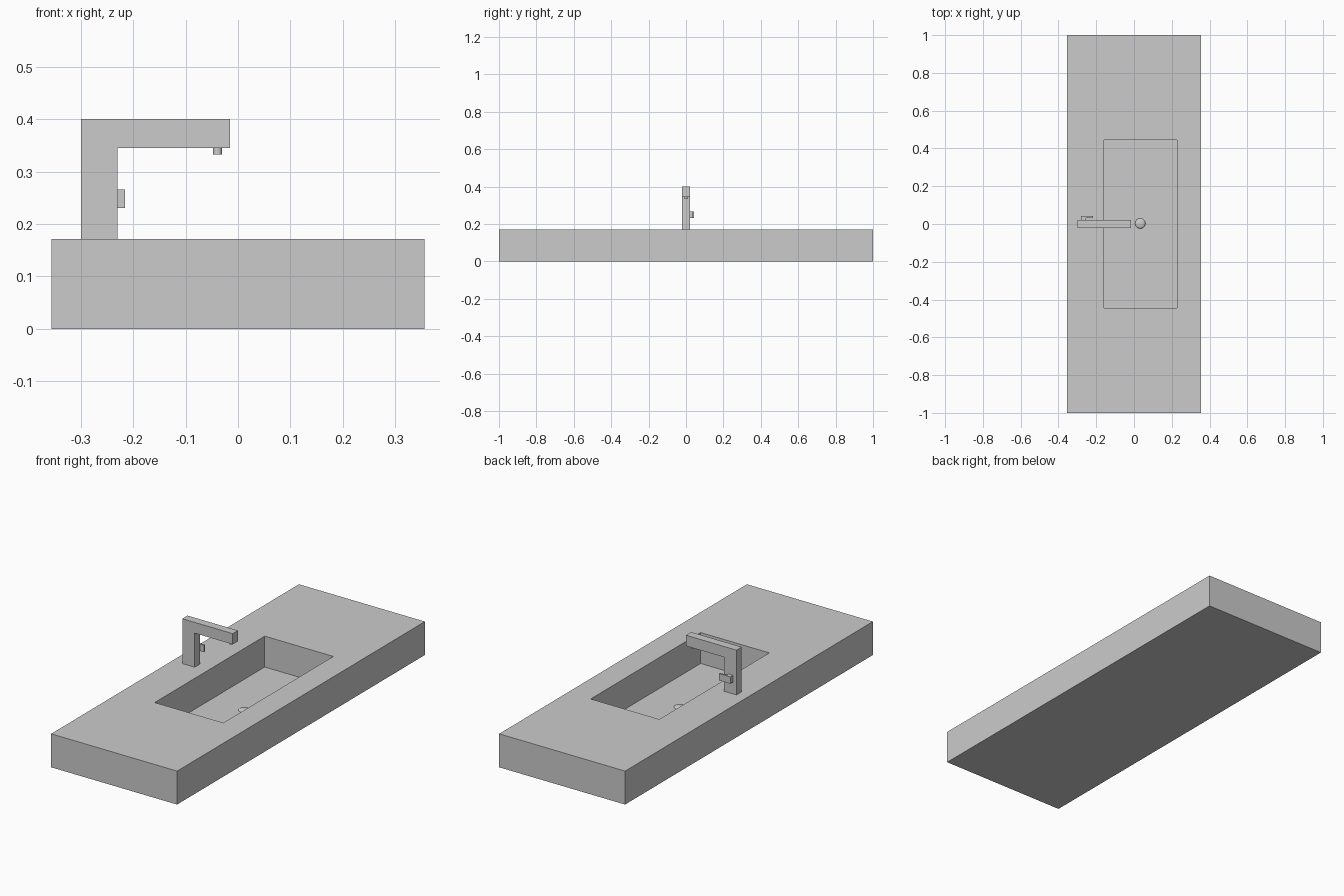
import bpy, bmesh

if "Cube" in bpy.data.objects:
    bpy.data.objects.remove(bpy.data.objects["Cube"])


def finish(name, bm):
    bmesh.ops.recalc_face_normals(bm, faces=bm.faces)
    mesh = bpy.data.meshes.new(name)
    bm.to_mesh(mesh)
    bm.free()
    obj = bpy.data.objects.new(name, mesh)
    bpy.context.collection.objects.link(obj)
    return obj


def rect(bm, x0, x1, y0, y1, z):
    return [bm.verts.new(p) for p in ((x0, y0, z), (x1, y0, z), (x1, y1, z), (x0, y1, z))]


def extrude_profile(name, points, axis, start, end):
    """Extrude a 2D outline along y (points are x,z) or z (points are x,y)."""
    bm = bmesh.new()
    place = (lambda p, d: (p[0], d, p[1])) if axis == 'y' else (lambda p, d: (p[0], p[1], d))
    a = [bm.verts.new(place(p, start)) for p in points]
    b = [bm.verts.new(place(p, end)) for p in points]
    bm.faces.new(a)
    bm.faces.new(b[::-1])
    for i in range(len(points)):
        j = (i + 1) % len(points)
        bm.faces.new((a[i], a[j], b[j], b[i]))
    return finish(name, bm)


# Countertop slab with recessed basin: stacked rectangular loops
TOP, FLOOR = 0.171, 0.013
bm = bmesh.new()
basin = (-0.16, 0.228, -0.444, 0.444)
loops = [rect(bm, -0.356, 0.356, -1, 1, 0), rect(bm, -0.356, 0.356, -1, 1, TOP),
         rect(bm, *basin, TOP), rect(bm, *basin, FLOOR)]
for a, b in zip(loops, loops[1:]):
    for i in range(4):
        j = (i + 1) % 4
        bm.faces.new((a[i], a[j], b[j], b[i]))
bm.faces.new(loops[0])
bm.faces.new(loops[-1])
finish("countertop_basin", bm)

# Faucet body: column and spout arm
extrude_profile("faucet_body", [(-0.30, TOP), (-0.23, TOP), (-0.23, 0.345), (-0.015, 0.345),
                                (-0.015, 0.40), (-0.30, 0.40)], 'y', -0.021, 0.021)

# L-shaped lever on the side of the column
extrude_profile("faucet_lever", [(-0.28, 0.02), (-0.255, 0.02), (-0.255, 0.033), (-0.216, 0.033),
                                 (-0.216, 0.042), (-0.28, 0.042)], 'z', 0.231, 0.266)

# Nozzle under the spout
bpy.ops.mesh.primitive_cylinder_add(vertices=24, radius=0.0085, depth=0.014, location=(-0.039, 0, 0.340))
bpy.context.object.name = "spout_nozzle"
bpy.ops.object.shade_smooth_by_angle()

# Domed drain plug on the basin floor
bpy.ops.mesh.primitive_uv_sphere_add(segments=32, ring_count=16, radius=1, location=(0.033, 0.003, FLOOR))
drain = bpy.context.object
drain.name = "drain_plug"
drain.scale = (0.027, 0.027, 0.009)
bpy.ops.object.shade_smooth_by_angle()
